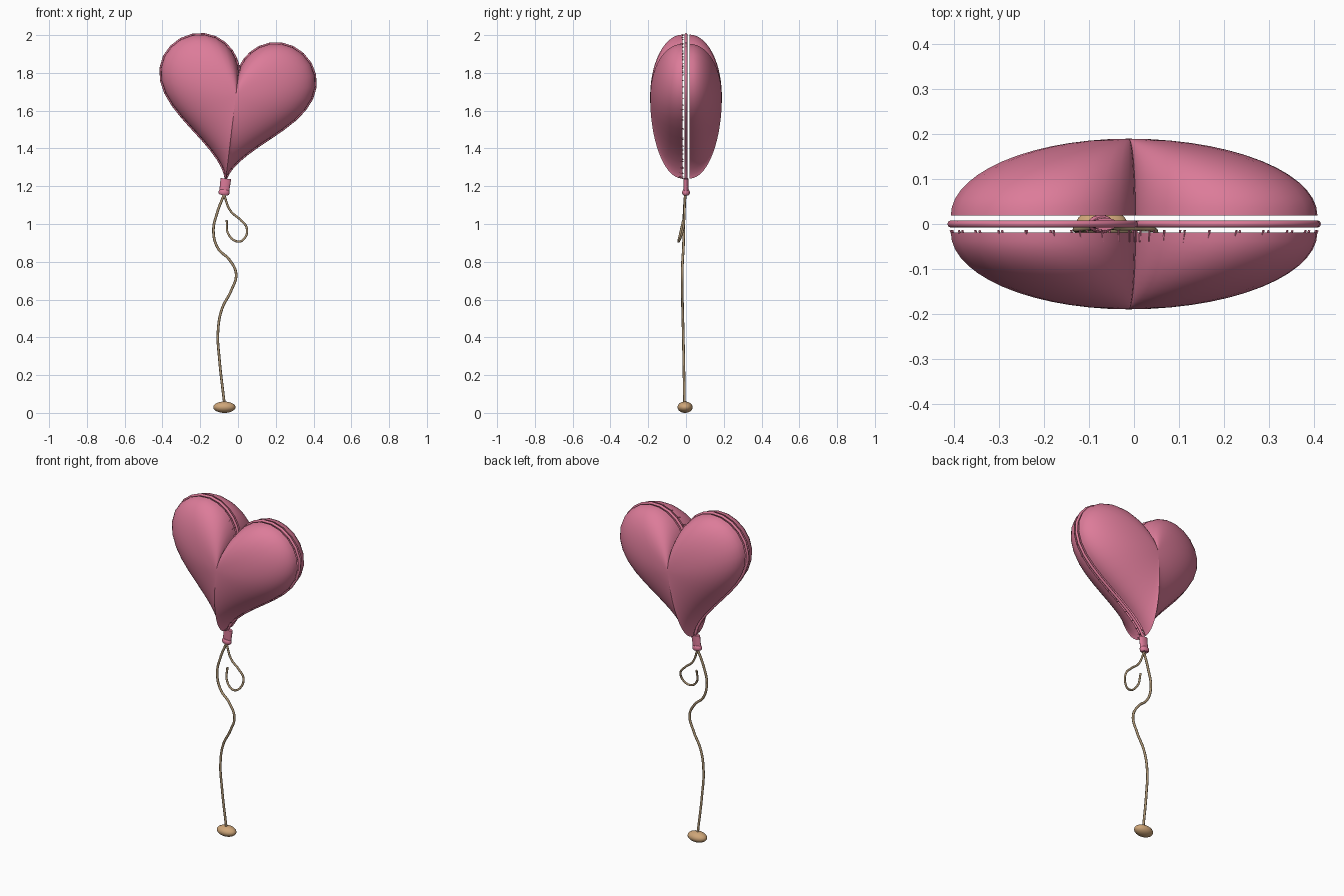
import bpy, bmesh
from math import sin, cos, pi, sqrt, radians
from mathutils import Vector, Matrix

if "Cube" in bpy.data.objects:
    bpy.data.objects.remove(bpy.data.objects["Cube"])

N, S, TILT = 48, 0.0257, 0.12
CX, CZ = -0.012, 1.674


def material(name, rgb):
    m = bpy.data.materials.new(name)
    m.diffuse_color = (*rgb, 1)
    m.use_nodes = True
    m.node_tree.nodes["Principled BSDF"].inputs["Base Color"].default_value = m.diffuse_color
    return m


PINK = material("pink_foil", (0.72, 0.20, 0.32))
TWINE = material("twine", (0.40, 0.29, 0.17))
TAN = material("tan_weight", (0.62, 0.38, 0.19))


def heart(t, r=1.0, y=0.0):
    """Point on the tilted heart outline, scaled by r about its centre."""
    x = 16 * sin(t) ** 3 * S * r
    z = (13 * cos(t) - 5 * cos(2 * t) - 2 * cos(3 * t) - cos(4 * t)) * S * r
    return Vector((CX + x * cos(TILT) + z * sin(TILT), y,
                   CZ - x * sin(TILT) + z * cos(TILT)))


def finish(bm, name, mat, angle=40):
    bmesh.ops.recalc_face_normals(bm, faces=bm.faces)
    me = bpy.data.meshes.new(name)
    bm.to_mesh(me)
    bm.free()
    ob = bpy.data.objects.new(name, me)
    bpy.context.collection.objects.link(ob)
    me.materials.append(mat)
    bpy.ops.object.select_all(action='DESELECT')
    ob.select_set(True)
    bpy.context.view_layer.objects.active = ob
    bpy.ops.object.shade_smooth_by_angle(angle=radians(angle))
    return ob


def tube(name, points, radius, mat, cyclic=False, smooth=True):
    cu = bpy.data.curves.new(name, 'CURVE')
    cu.dimensions = '3D'
    cu.bevel_depth, cu.bevel_resolution = radius, 2
    cu.use_fill_caps = True
    cu.resolution_u = 8
    sp = cu.splines.new('BEZIER' if smooth else 'POLY')
    pts = sp.bezier_points if smooth else sp.points
    pts.add(len(points) - 1)
    for p, co in zip(pts, points):
        if smooth:
            p.co = co
            p.handle_left_type = p.handle_right_type = 'AUTO'
        else:
            p.co = (*co, 1)
    sp.use_cyclic_u = cyclic
    ob = bpy.data.objects.new(name, cu)
    bpy.context.collection.objects.link(ob)
    cu.materials.append(mat)


# Two puffed halves, with a narrow gap for the seam
RINGS = 14
for name, side in (("balloon_front", -1), ("balloon_back", 1)):
    bm = bmesh.new()
    rings = []
    for k in range(RINGS):
        a = pi / 2 * k / RINGS
        rings.append([bm.verts.new(heart(2 * pi * i / N, cos(a), side * (0.019 + 0.171 * sin(a))))
                      for i in range(N)])
    pole = bm.verts.new(heart(0, 0, side * 0.19))
    for a, b in zip(rings, rings[1:]):
        for i in range(N):
            j = (i + 1) % N
            bm.faces.new((a[i], a[j], b[j], b[i]))
    for i in range(N):
        bm.faces.new((rings[-1][i], rings[-1][(i + 1) % N], pole))
    ob = finish(bm, name, PINK)
    if ob.data.polygons[0].normal.dot(ob.data.polygons[0].center - Vector((CX, 0, CZ))) < 0:
        ob.data.flip_normals()

# Seam rim around the outline
tube("seam_rim", [heart(2 * pi * i / N) for i in range(N)], 0.008, PINK, True, False)

# Small puckers along the front of the seam
bm = bmesh.new()
for i in range(N):
    t = 2 * pi * i / N
    p, q = heart(t, 1.0, -0.014), heart(t, 0.975, -0.04)
    d = q - p
    m = Matrix.Translation((p + q) / 2) @ d.to_track_quat('Z', 'Y').to_matrix().to_4x4()
    bmesh.ops.create_cone(bm, cap_ends=True, segments=6, radius1=0.003, radius2=0.003,
                          depth=d.length, matrix=m)
finish(bm, "seam_puckers", PINK)

# Flattened filling neck and rolled lip
tilt = Matrix.Rotation(TILT, 4, 'Y')
bm = bmesh.new()
bmesh.ops.create_cone(bm, cap_ends=True, segments=24, radius1=0.026, radius2=0.028, depth=0.075,
                      matrix=Matrix.Translation((-0.069, 0, 1.203)) @ tilt
                      @ Matrix.Diagonal((1, 0.48, 1, 1)))
finish(bm, "neck", PINK)
bm = bmesh.new()
lip = [(0.0, 0.014), (0.022, 0.014), (0.028, 0.008), (0.029, 0), (0.028, -0.008),
       (0.022, -0.014), (0.0, -0.014)]
verts = [bm.verts.new((r, 0, z)) for r, z in lip]
edges = [bm.edges.new(e) for e in zip(verts, verts[1:])]
bmesh.ops.spin(bm, geom=verts + edges, axis=(0, 0, 1), cent=(0, 0, 0), angle=2 * pi, steps=24)
bmesh.ops.remove_doubles(bm, verts=bm.verts, dist=1e-5)
bm.transform(Matrix.Translation((-0.074, 0, 1.167)) @ tilt @ Matrix.Diagonal((1, 0.7, 1, 1)))
finish(bm, "neck_lip", PINK)

# Wavy string and its loose curled tail
tube("string", [(-0.074, -0.004, 1.155), (-0.11, -0.01, 1.06), (-0.13, -0.012, 0.96),
                (-0.105, -0.014, 0.87), (-0.045, -0.018, 0.81), (-0.01, -0.02, 0.735),
                (-0.035, -0.02, 0.65), (-0.085, -0.018, 0.55), (-0.106, -0.015, 0.43),
                (-0.098, -0.012, 0.28), (-0.072, -0.008, 0.05)], 0.007, TWINE)
tube("string_tail", [(-0.074, -0.004, 1.155), (-0.04, -0.008, 1.07), (0.015, -0.01, 1.02),
                     (0.046, -0.014, 0.98), (0.035, -0.03, 0.925), (0.0, -0.04, 0.907),
                     (-0.05, -0.032, 0.945), (-0.06, -0.015, 1.02)], 0.006, TWINE)

# Pebble weight at the foot of the string
bm = bmesh.new()
bmesh.ops.create_uvsphere(bm, u_segments=24, v_segments=14, radius=1,
                          matrix=Matrix.Translation((-0.072, -0.005, 0.03))
                          @ Matrix.Diagonal((0.059, 0.04, 0.03, 1)))
finish(bm, "weight", TAN, 60)
